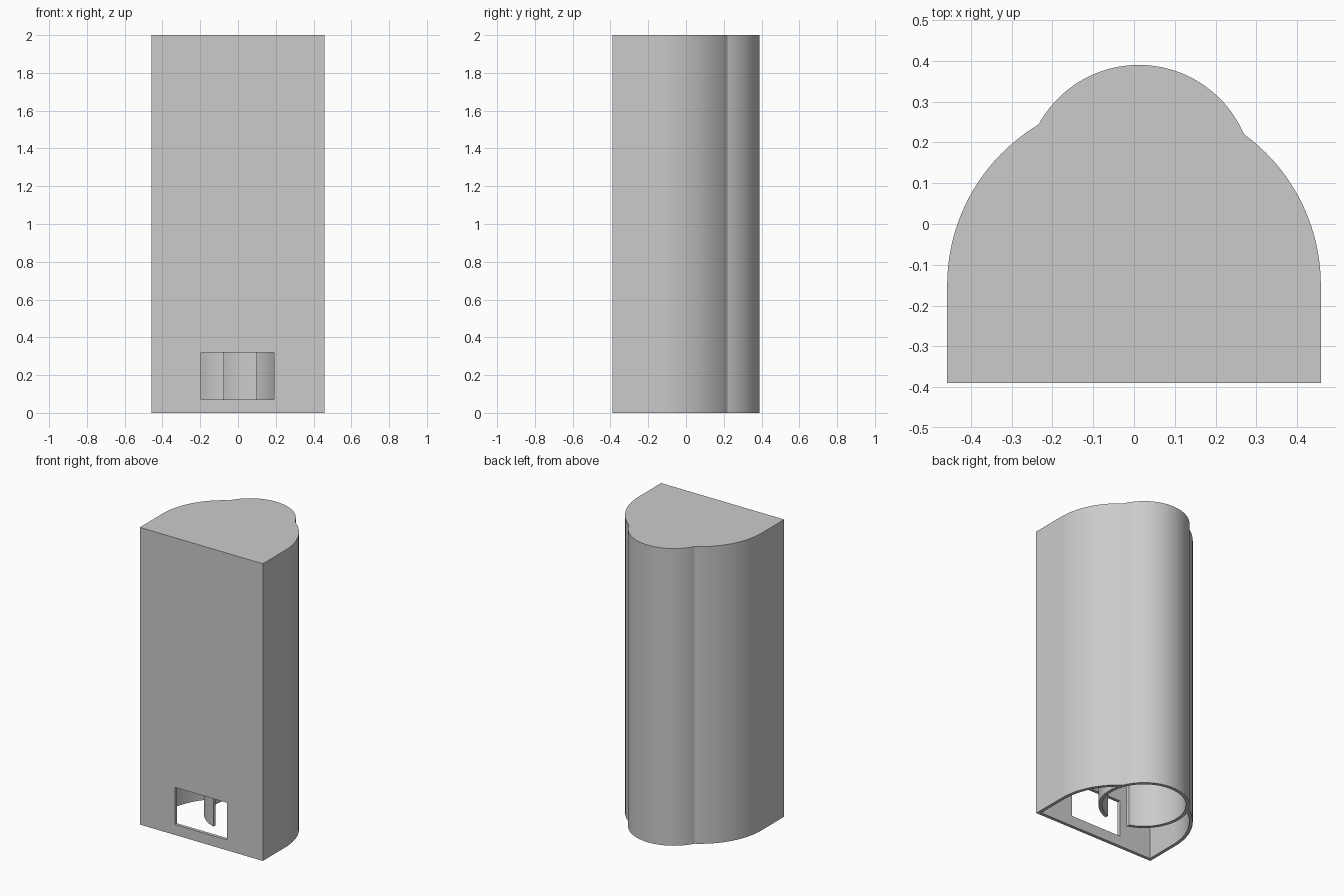
import bpy, bmesh, math
from math import cos, sin, acos, atan2, radians
from mathutils import Vector

if "Cube" in bpy.data.objects:
    bpy.data.objects.remove(bpy.data.objects["Cube"], do_unlink=True)

WALL, HEIGHT = 0.022, 2.0
HALF_W, FRONT = 0.458, -0.39
BODY = Vector((0, -0.15))        # centre of the wide back curve
TUBE, TUBE_R = Vector((0.012, 0.11)), 0.28
GAP = 0.085                      # half width of the slot in the tube
STEPS = 24

grey = bpy.data.materials.new("light grey")
grey.use_nodes = True
grey.diffuse_color = (0.6, 0.6, 0.6, 1)
grey.node_tree.nodes["Principled BSDF"].inputs["Base Color"].default_value = (0.6, 0.6, 0.6, 1)


def arc(centre, r, a, b, steps=STEPS):
    return [centre + r * Vector((cos(a + (b - a) * i / steps), sin(a + (b - a) * i / steps)))
            for i in range(steps + 1)]


def junctions(inset):
    """Right and left points where the body curve meets the tube."""
    r0, r1 = HALF_W - inset, TUBE_R - inset
    d = TUBE - BODY
    base, spread = atan2(d.y, d.x), acos((d.length ** 2 + r0 ** 2 - r1 ** 2) / (2 * d.length * r0))
    return [BODY + r0 * Vector((cos(a), sin(a))) for a in (base - spread, base + spread)]


def angle(p, centre):
    return atan2(p.y - centre.y, p.x - centre.x)


def outline(inset):
    w, r = HALF_W - inset, TUBE_R - inset
    right, left = junctions(inset)
    pts = [Vector((-w, FRONT + inset)), Vector((w, FRONT + inset))]
    pts += arc(BODY, w, 0, angle(right, BODY))
    pts += arc(TUBE, r, angle(right, TUBE), angle(left, TUBE), 2 * STEPS)[1:]
    pts += arc(BODY, w, angle(left, BODY), math.pi)[1:]
    return pts


def finish(bm, name):
    bmesh.ops.recalc_face_normals(bm, faces=bm.faces)
    mesh = bpy.data.meshes.new(name)
    bm.to_mesh(mesh)
    bm.free()
    obj = bpy.data.objects.new(name, mesh)
    bpy.context.collection.objects.link(obj)
    mesh.materials.append(grey)
    return obj


def select(obj):
    bpy.ops.object.select_all(action="DESELECT")
    obj.select_set(True)
    bpy.context.view_layer.objects.active = obj


def ring(bm, pts, z):
    return [bm.verts.new((p.x, p.y, z)) for p in pts]


def bridge(bm, a, b):
    for i in range(len(a)):
        j = (i + 1) % len(a)
        bm.faces.new((a[i], a[j], b[j], b[i]))


# Hollow housing, closed on top and open underneath
bm = bmesh.new()
outer, inner = outline(0), outline(WALL)
top, low = ring(bm, outer, HEIGHT), ring(bm, outer, 0)
low_in, ceiling = ring(bm, inner, 0), ring(bm, inner, HEIGHT - WALL)
bridge(bm, top, low)
bridge(bm, low, low_in)
bridge(bm, low_in, ceiling)
bm.faces.new(top)
bm.faces.new(ceiling)
housing = finish(bm, "housing")

# Window opening in the front wall
bm = bmesh.new()
bmesh.ops.create_cube(bm, size=1)
bmesh.ops.scale(bm, vec=(0.385, 0.1, 0.25), verts=bm.verts)
bmesh.ops.translate(bm, vec=(-0.003, FRONT, 0.195), verts=bm.verts)
cutter = finish(bm, "window_cutter")
cutter.hide_render = True
select(housing)
cut = housing.modifiers.new("window", "BOOLEAN")
cut.operation, cut.object, cut.solver = "DIFFERENCE", cutter, "EXACT"
bpy.ops.object.modifier_apply(modifier=cut.name)
bpy.data.objects.remove(cutter, do_unlink=True)

# Two inner tube walls, curling forward to the slot
parts = [housing]
for name, join, side in zip(("tube_wall_left", "tube_wall_right"), junctions(WALL), (1, -1)):
    start = angle(join, TUBE)
    curves = []
    for r in (TUBE_R, TUBE_R - WALL):
        end = -acos(GAP / r) if side > 0 else math.pi + acos(GAP / r)
        curves.append(arc(TUBE, r, start, end))
    loop = curves[0] + curves[1][::-1]
    bm = bmesh.new()
    low, high = ring(bm, loop, 0), ring(bm, loop, HEIGHT - WALL)
    bridge(bm, low, high)
    n = len(loop)
    for rim in (low, high):
        for i in range(n // 2 - 1):
            bm.faces.new((rim[i], rim[i + 1], rim[n - 2 - i], rim[n - 1 - i]))
    parts.append(finish(bm, name))

for part in parts:
    select(part)
    bpy.ops.object.shade_smooth_by_angle(angle=radians(20))
